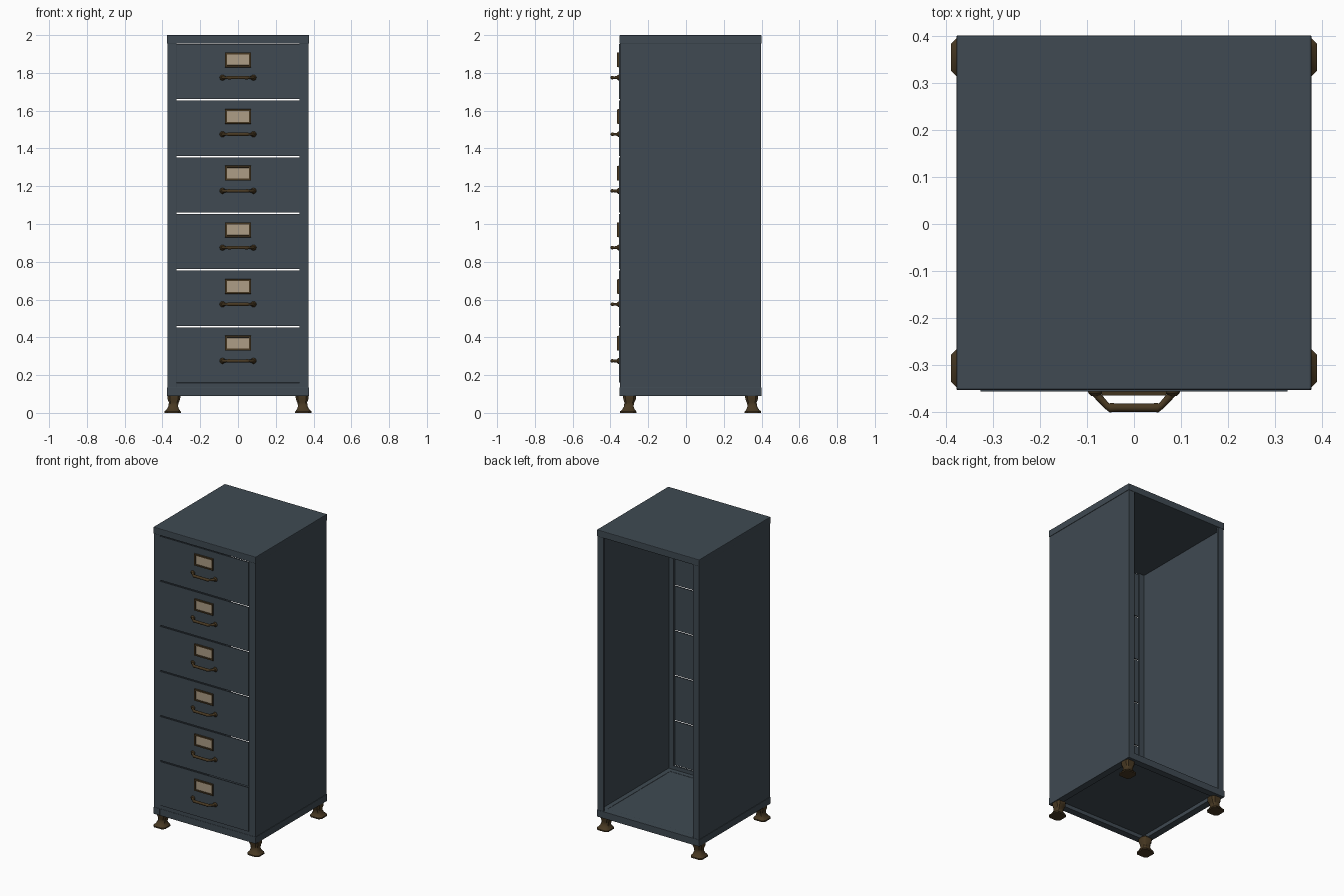
import bpy, bmesh, math
from mathutils import Vector

if "Cube" in bpy.data.objects:
    bpy.data.objects.remove(bpy.data.objects["Cube"], do_unlink=True)


def material(name, rgb):
    m = bpy.data.materials.new(name)
    m.use_nodes = True
    m.diffuse_color = (*rgb, 1)
    m.node_tree.nodes["Principled BSDF"].inputs["Base Color"].default_value = (*rgb, 1)
    return m


STEEL = material("blue grey steel", (0.050, 0.068, 0.084))
BRASS = material("dark brass", (0.064, 0.040, 0.016))
PAPER = material("aged paper", (0.42, 0.34, 0.24))


def finish(name, bm, mat, bevel=0.0):
    bmesh.ops.recalc_face_normals(bm, faces=bm.faces)
    mesh = bpy.data.meshes.new(name)
    bm.to_mesh(mesh)
    bm.free()
    mesh.materials.append(mat)
    ob = bpy.data.objects.new(name, mesh)
    bpy.context.collection.objects.link(ob)
    if bevel:
        mod = ob.modifiers.new("soft edges", "BEVEL")
        mod.width, mod.segments = bevel, 2
    return ob


def smooth(ob, angle=35):
    bpy.ops.object.select_all(action="DESELECT")
    ob.select_set(True)
    bpy.context.view_layer.objects.active = ob
    bpy.ops.object.shade_smooth_by_angle(angle=math.radians(angle))


def box(name, x, y, z, mat=STEEL, bevel=0.002):
    bm = bmesh.new()
    bmesh.ops.create_cube(bm, size=1)
    for v in bm.verts:
        v.co = [r[0] if c < 0 else r[1] for c, r in zip(v.co, (x, y, z))]
    return finish(name, bm, mat, bevel)


def loft(name, rings, mat):
    """Skin a list of equal-length point rings and cap both ends."""
    bm = bmesh.new()
    rows = [[bm.verts.new(p) for p in ring] for ring in rings]
    n = len(rows[0])
    for a, b in zip(rows, rows[1:]):
        for i in range(n):
            j = (i + 1) % n
            bm.faces.new((a[i], a[j], b[j], b[i]))
    bm.faces.new(rows[0])
    bm.faces.new(rows[-1])
    return finish(name, bm, mat)


# Cabinet shell, open at the back
FRONT, BACK = -0.35, 0.398
box("top_slab", (-0.377, 0.377), (-0.352, 0.4), (1.955, 2.0), bevel=0.004)
for side, s in (("right", -1), ("left", 1)):
    def span(a, b):
        return tuple(sorted((s * a, s * b)))
    box(side + "_wall", span(0.362, 0.374), (FRONT, BACK), (0.1, 1.957))
    box(side + "_front_stile", span(0.326, 0.374), (FRONT, FRONT + 0.014), (0.1, 1.957))
    box(side + "_back_flange", span(0.33, 0.374), (BACK - 0.012, BACK), (0.1, 1.957))
    box(side + "_base_rail", span(0.33, 0.377), (-0.352, 0.4), (0.09, 0.135))
box("front_base_rail", (-0.34, 0.34), (-0.351, -0.305), (0.09, 0.135))
box("back_base_rail", (-0.34, 0.34), (0.355, 0.4), (0.09, 0.135))
box("floor", (-0.34, 0.34), (-0.31, 0.36), (0.115, 0.133))
box("plinth_strip", (-0.33, 0.33), (-0.349, -0.337), (0.13, 0.16))


# Drawer front: a pressed steel sheet with a raised panel
def drawer_front(name, z0, z1):
    bm = bmesh.new()
    corners = ((-0.326, z0), (0.326, z0), (0.326, z1), (-0.326, z1))
    face = bm.faces.new([bm.verts.new((x, -0.345, z)) for x, z in corners])
    for thick, depth in ((0.017, 0), (0.009, 0.011)):
        bmesh.ops.inset_region(bm, faces=[face], thickness=thick, depth=depth)
    mesh_ob = finish(name, bm, STEEL)
    if mesh_ob.data.polygons[0].normal.y > 0:
        mesh_ob.data.flip_normals()
    mod = mesh_ob.modifiers.new("sheet", "SOLIDIFY")
    mod.thickness, mod.offset = 0.008, -1
    return mesh_ob


# Card holder: a paper card inside a raised frame
def card_holder(name, z):
    bm = bmesh.new()
    loops = []
    for w, h, y in ((0.07, 0.04, -0.353), (0.068, 0.038, -0.364),
                    (0.058, 0.029, -0.364), (0.057, 0.028, -0.353)):
        loops.append([bm.verts.new((sx * w, y, z + sz * h))
                      for sx, sz in ((-1, -1), (1, -1), (1, 1), (-1, 1))])
    for a, b in zip(loops, loops[1:] + loops[:1]):
        for i in range(4):
            j = (i + 1) % 4
            bm.faces.new((a[i], a[j], b[j], b[i]))
    finish(name + "_frame", bm, BRASS)
    box(name + "_paper", (-0.06, 0.06), (-0.359, -0.354), (z - 0.03, z + 0.03), PAPER, 0)


# Pull: a bent bar, thicker in the grip, on two round mounts
def pull(name, z):
    half = [(0.083, -0.353, 0.011), (0.076, -0.366, 0.008), (0.058, -0.386, 0.007),
            (0.05, -0.390, 0.010), (0.035, -0.390, 0.009)]
    path = [(-x, y, r) for x, y, r in half] + half[::-1]
    rings = []
    for i, (x, y, r) in enumerate(path):
        p, q = path[max(i - 1, 0)], path[min(i + 1, len(path) - 1)]
        along = Vector((q[0] - p[0], q[1] - p[1], 0)).normalized()
        across = Vector((-along.y, along.x, 0))
        turns = [math.tau * k / 10 for k in range(10)]
        rings.append([Vector((x, y, z)) + across * r * math.cos(t)
                      + Vector((0, 0, r * math.sin(t))) for t in turns])
    smooth(loft(name + "_bar", rings, BRASS), 50)
    for s in (-1, 1):
        rings = [[(s * 0.082 + r * math.cos(math.tau * k / 12), y,
                   z + r * math.sin(math.tau * k / 12)) for k in range(12)]
                 for y, r in ((-0.352, 0.016), (-0.359, 0.015), (-0.365, 0.009))]
        smooth(loft(name + "_mount", rings, BRASS))


for n in range(6):
    z = 0.157 + 0.3 * n
    drawer_front(f"drawer_front_{n + 1}", z + 0.004, z + 0.296)
    card_holder(f"card_holder_{n + 1}", z + 0.212)
    pull(f"pull_{n + 1}", z + 0.118)


# Feet: waisted legs with chamfered corners on a splayed pad
def foot(name, cx, cy, sx, sy):
    rings = []
    for z, r, lean in ((0, 0.043, 0.007), (0.008, 0.043, 0.007), (0.018, 0.033, 0.006),
                       (0.035, 0.025, 0.004), (0.055, 0.026, 0.001),
                       (0.072, 0.033, 0), (0.094, 0.034, 0)):
        c = r * 0.65
        ring = [(r, -c), (r, c), (c, r), (-c, r), (-r, c), (-r, -c), (-c, -r), (c, -r)]
        rings.append([(cx + sx * lean + x, cy + sy * lean + y, z) for x, y in ring])
    smooth(loft(name, rings, BRASS), 40)


for sx, side in ((-1, "right"), (1, "left")):
    foot(f"front_{side}_foot", sx * 0.339, -0.299, sx, -1)
    foot(f"back_{side}_foot", sx * 0.339, 0.347, sx, 1)
